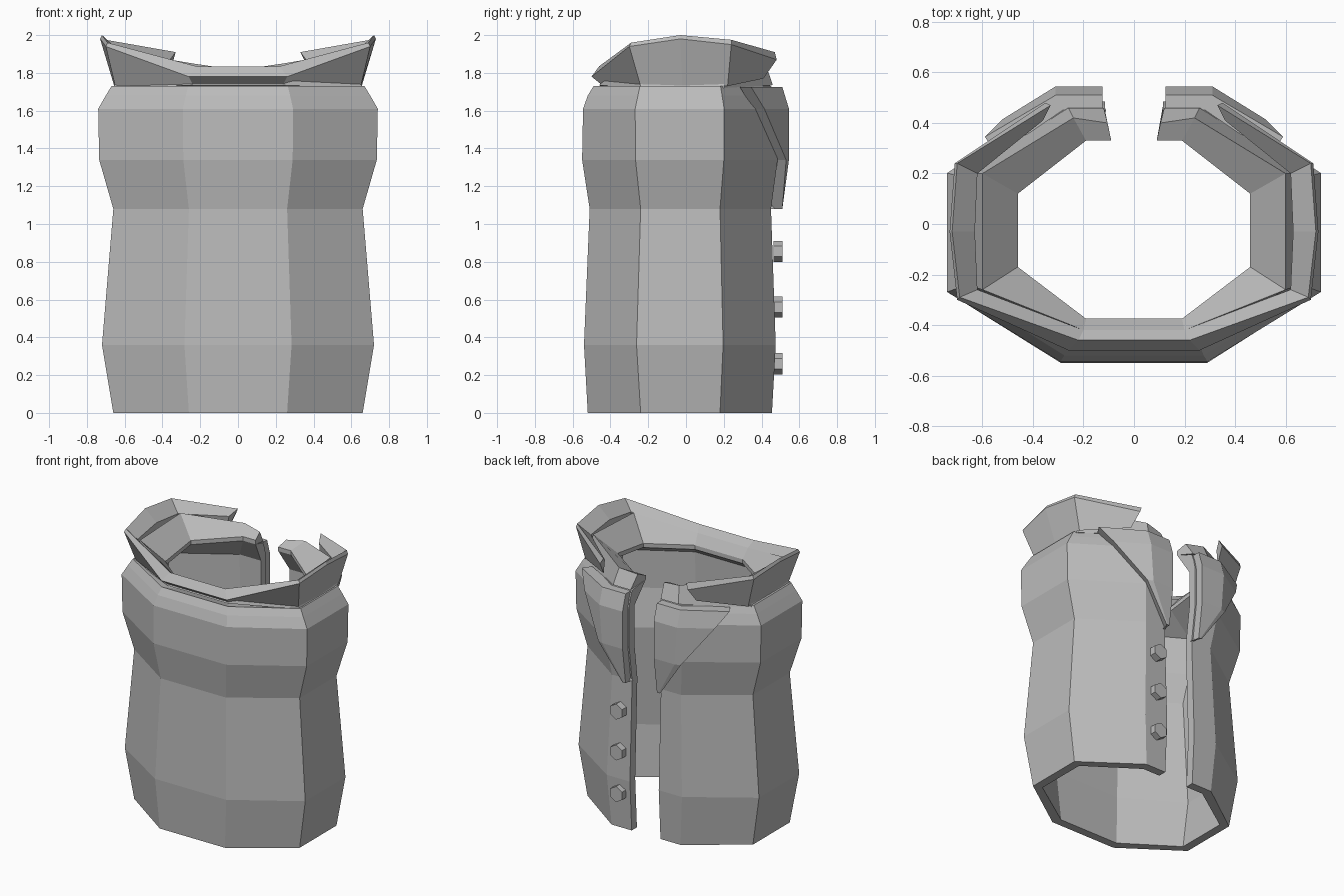
import bpy
import bmesh

cube = bpy.data.objects.get("Cube")
if cube:
    bpy.data.objects.remove(cube, do_unlink=True)

cloth = bpy.data.materials.new("plain grey")
cloth.use_nodes = True
GREY = (0.5, 0.5, 0.5, 1)
cloth.diffuse_color = GREY
cloth.node_tree.nodes["Principled BSDF"].inputs["Base Color"].default_value = GREY


def finish(name, bm):
    bmesh.ops.recalc_face_normals(bm, faces=bm.faces)
    mesh = bpy.data.meshes.new(name)
    bm.to_mesh(mesh)
    bm.free()
    mesh.materials.append(cloth)
    obj = bpy.data.objects.new(name, mesh)
    bpy.context.collection.objects.link(obj)
    return obj


def flip(section):
    return [(-x, y, z) for x, y, z in section]


def loft(name, sections):
    """Skin a row of closed sections and cap both ends."""
    bm = bmesh.new()
    rows = [[bm.verts.new(p) for p in s] for s in sections]
    n = len(rows[0])
    for a, b in zip(rows, rows[1:]):
        for i in range(n):
            j = (i + 1) % n
            bm.faces.new((a[i], a[j], b[j], b[i]))
    bm.faces.new(rows[0])
    bm.faces.new(rows[-1][::-1])
    return finish(name, bm)


def wrap(name, half):
    """Loft around the body: one half, then its mirror image."""
    return loft(name, half + [flip(s) for s in reversed(half)])


# Neckline, from the opening round to the far middle
neck = [(.09, .33, 1.80), (.19, .33, 1.80), (.46, .12, 1.78),
        (.46, -.17, 1.74), (.19, -.375, 1.72)]

# Body wall: height, half width, front depth, back depth
levels = [(0, .66, .52, .455), (.36, .72, .54, .475), (1.08, .66, .51, .45),
          (1.34, .735, .55, .485), (1.61, .74, .545, .485),
          (1.68, .70, .52, .47), (1.73, .67, .49, .45)]


def ring(z, w, front, back, inset=0):
    k = w / .66
    c = inset * .4
    return [(.115, back - inset, z), (.275 * k - c, back - inset, z),
            (w - inset, .18 * k - c, z), (w - inset, -.24 * k + c, z),
            (.26 * k - c, -front + inset, z)]


outer = [ring(*lv) for lv in levels]
inner = [ring(*lv, inset=.06) for lv in reversed(levels[:5])]
lip = [(x, y, z - .03) for x, y, z in neck]
wrap("body", [list(s) for s in zip(*(outer + [lip] + inner))])

# Inner collar band: neckline, rim, outer foot
rim = [(.105, .40, 1.83), (.24, .42, 1.85), (.60, .20, 1.91),
       (.60, -.26, 1.89), (.20, -.42, 1.79)]
foot = [(.12, .46, 1.735), (.26, .46, 1.735), (.66, .20, 1.72),
        (.66, -.24, 1.72), (.24, -.46, 1.735)]
wrap("inner_collar", [list(s) for s in zip(lip, neck, rim, foot)])

# Turned-out outer collar: inner edge, crest, crest edge, foot
wrap("outer_collar", [
    [(.36, .41, 1.87), (.33, .47, 1.91), (.35, .48, 1.87), (.37, .41, 1.77)],
    [(.62, .20, 1.90), (.70, .24, 1.975), (.71, .24, 1.95), (.65, .22, 1.73)],
    [(.63, -.03, 1.92), (.72, -.03, 2.0), (.73, -.03, 1.98), (.655, -.02, 1.73)],
    [(.62, -.26, 1.89), (.69, -.29, 1.96), (.70, -.30, 1.94), (.65, -.24, 1.73)],
    [(.20, -.42, 1.79), (.22, -.46, 1.835), (.26, -.50, 1.78), (.24, -.45, 1.74)],
])

# Folded lapels beside the opening: height, depth, corner x, fold edge x and y
lapel_levels = [(1.08, .51, .14, .15, .51), (1.34, .545, .29, .33, .53),
                (1.61, .545, .31, .52, .415), (1.725, .51, .31, .59, .345)]
lapel = []
for z, y, cx, ex, ey in lapel_levels:
    lapel.append([(.125, y - .08, z), (.125, y, z), (cx, y, z), (ex, ey, z),
                  (ex - .04, ey - .06, z), (cx - .02, y - .08, z)])
loft("left_lapel", lapel)
loft("right_lapel", [flip(s) for s in lapel])

# Six-sided buttons down one side of the opening
for i, z in enumerate((.26, .56, .855)):
    bpy.ops.mesh.primitive_cylinder_add(
        vertices=6, radius=.056, depth=.05,
        location=(.2, .487, z), rotation=(1.5708, 0, 0))
    button = bpy.context.object
    button.name = f"button_{i + 1}"
    button.data.materials.append(cloth)
